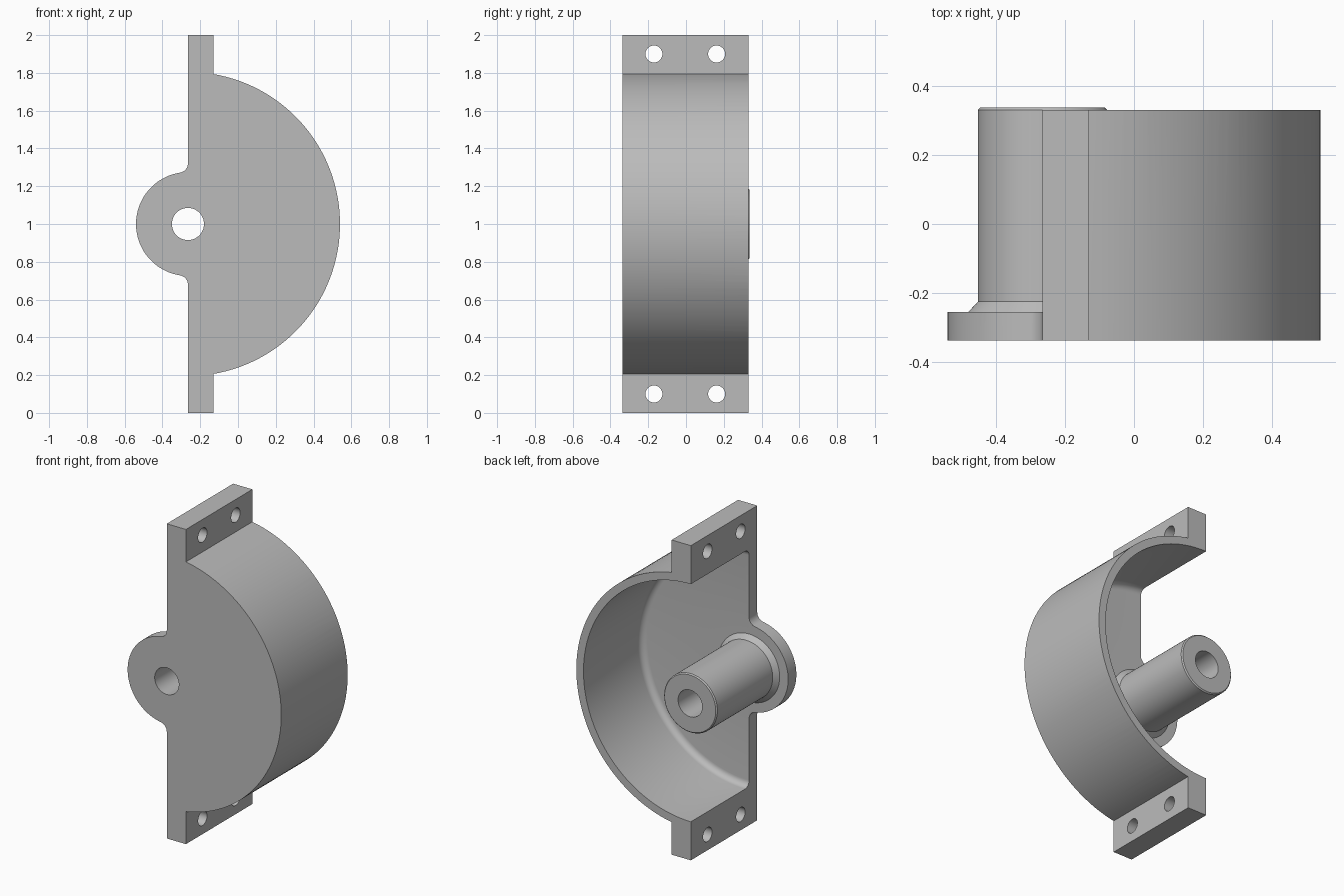
import bpy, bmesh, math

if "Cube" in bpy.data.objects:
    bpy.data.objects.remove(bpy.data.objects["Cube"])

CX, CZ = -0.265, 1.0            # axis of the drum and post
R_OUT, R_IN = 0.805, 0.755      # drum wall
FRONT, RIM, TIP = -0.337, 0.33, 0.337
FLOOR = -0.255
LUG_X = -0.13                   # outer face of the mounting lugs
R_EAR, FILLET = 0.275, 0.05     # round ear behind the post

grey = bpy.data.materials.new("plain grey")
grey.diffuse_color = (0.5, 0.5, 0.5, 1)
grey.use_nodes = True
grey.node_tree.nodes["Principled BSDF"].inputs["Base Color"].default_value = grey.diffuse_color


def arc(cx, cz, r, a0, a1, n):
    return [(cx + r * math.cos(a0 + (a1 - a0) * i / n),
             cz + r * math.sin(a0 + (a1 - a0) * i / n)) for i in range(n + 1)]


def finish(name, bm):
    bmesh.ops.recalc_face_normals(bm, faces=bm.faces[:])
    me = bpy.data.meshes.new(name)
    bm.to_mesh(me)
    bm.free()
    me.materials.append(grey)
    ob = bpy.data.objects.new(name, me)
    bpy.context.collection.objects.link(ob)
    return ob


def prism(name, pts, y0, y1):
    bm = bmesh.new()
    face = bm.faces.new([bm.verts.new((x, y0, z)) for x, z in pts])
    ext = bmesh.ops.extrude_face_region(bm, geom=[face])
    verts = [v for v in ext["geom"] if isinstance(v, bmesh.types.BMVert)]
    bmesh.ops.translate(bm, verts=verts, vec=(0, y1 - y0, 0))
    return finish(name, bm)


def lathe(name, profile, n=128):
    """Revolve a closed (radius, y) profile about the drum axis."""
    bm = bmesh.new()
    rings = []
    for i in range(n):
        a = 2 * math.pi * i / n
        rings.append([bm.verts.new((CX + r * math.cos(a), y, CZ + r * math.sin(a)))
                      for r, y in profile])
    m = len(profile)
    for i in range(n):
        p, q = rings[i], rings[(i + 1) % n]
        for j in range(m):
            k = (j + 1) % m
            bm.faces.new((p[j], p[k], q[k], q[j]))
    return finish(name, bm)


def cylinder(name, loc, r, depth, rot, n):
    bpy.ops.mesh.primitive_cylinder_add(vertices=n, radius=r, depth=depth,
                                        location=loc, rotation=rot)
    ob = bpy.context.object
    ob.name = name
    ob.data.materials.append(grey)
    return ob


# Front outline: lugs, drum arc and filleted ear
a_drum = math.acos((LUG_X - CX) / R_OUT)
dz = math.sqrt((R_EAR + FILLET) ** 2 - FILLET ** 2)
a_f = math.atan2(dz, FILLET)    # fillet contact angle from -x
outline = [(CX, 2), (LUG_X, 2)]
outline += arc(CX, CZ, R_OUT, a_drum, -a_drum, 64)
outline += [(LUG_X, 0), (CX, 0)]
outline += arc(CX - FILLET, CZ - dz, FILLET, 0, a_f, 8)
outline += arc(CX, CZ, R_EAR, math.pi + a_f, math.pi - a_f, 48)[1:-1]
outline += arc(CX - FILLET, CZ + dz, FILLET, -a_f, 0, 8)
body = prism("drum_bracket", outline, FRONT, TIP)

# Pocket cutter: leaves the chamfered post, conical foot, floor fillet and rim
f = 0.04
pocket = [(0.215, FLOOR), (0.187, -0.225), (0.187, RIM), (0.172, RIM + 0.015),
          (0.172, 0.5), (2, 0.5), (2, RIM), (R_IN, RIM)]
pocket += arc(R_IN - f, FLOOR + f, f, 0, -math.pi / 2, 6)
cutters = [lathe("pocket_cutter", pocket)]

# Bore through the post, and four lug holes
cutters.append(cylinder("bore_cutter", (CX, 0, CZ), 0.085, 2, (math.pi / 2, 0, 0), 48))
for y in (-0.17, 0.162):
    for z in (0.1, 1.9):
        cutters.append(cylinder("lug_hole_cutter", (-0.2, y, z), 0.045, 0.5,
                                (0, math.pi / 2, 0), 32))

bpy.ops.object.select_all(action="DESELECT")
body.select_set(True)
bpy.context.view_layer.objects.active = body
for c in cutters:
    c.hide_render = True
    mod = body.modifiers.new("cut", "BOOLEAN")
    mod.operation, mod.solver, mod.object = "DIFFERENCE", "EXACT", c
    bpy.ops.object.modifier_apply(modifier=mod.name)
for c in cutters:
    bpy.data.objects.remove(c)

bpy.ops.object.shade_smooth_by_angle(angle=math.radians(25))
